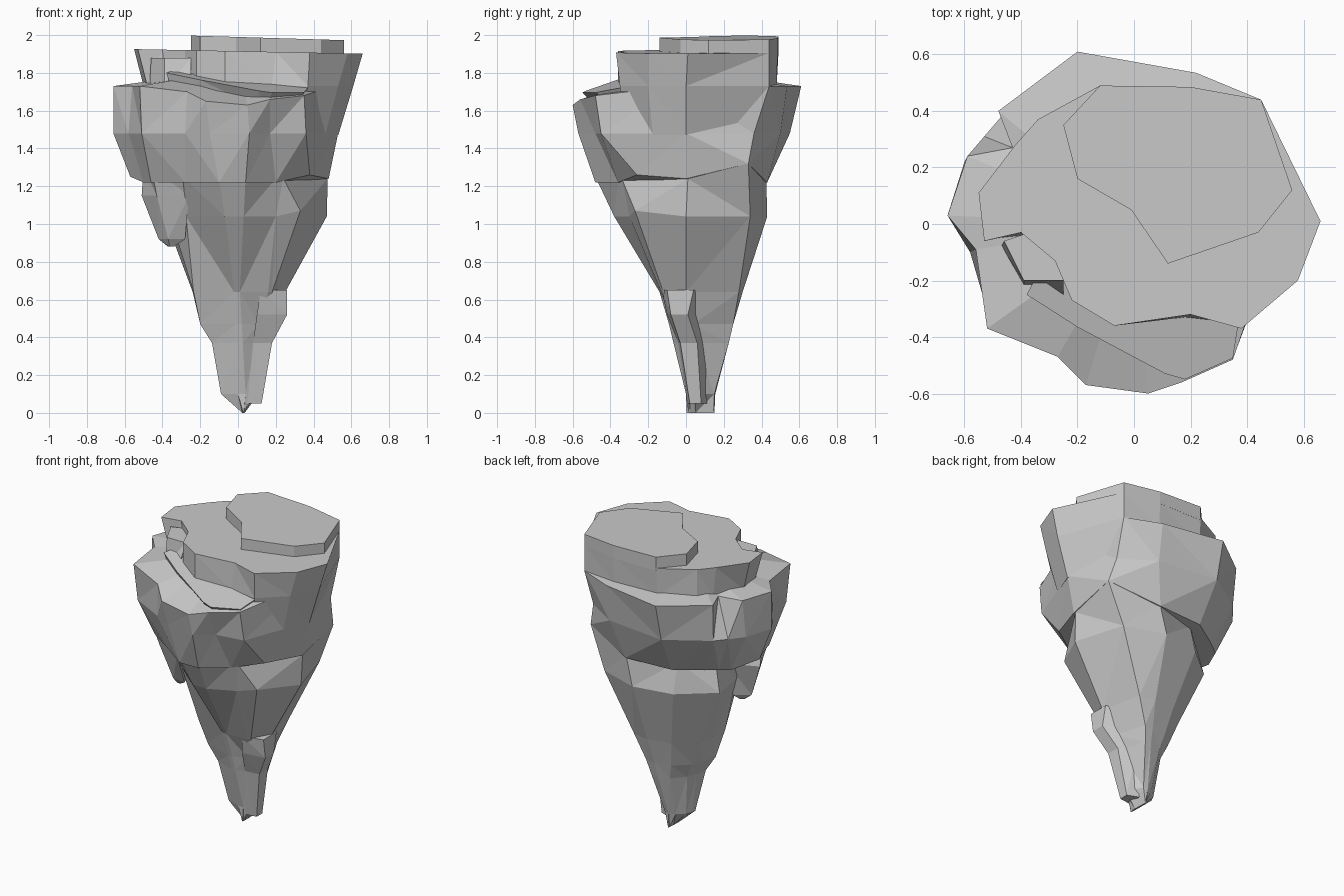
import bpy
import bmesh
from mathutils import Vector

default_cube = bpy.data.objects.get("Cube")
if default_cube:
    bpy.data.objects.remove(default_cube, do_unlink=True)

# Single stone material
stone = bpy.data.materials.new("grey_stone")
stone.use_nodes = True
stone_colour = (0.59, 0.59, 0.59, 1)
stone.diffuse_color = stone_colour
stone.node_tree.nodes["Principled BSDF"].inputs["Base Color"].default_value = stone_colour
stone.node_tree.nodes["Principled BSDF"].inputs["Roughness"].default_value = 0.9


def ring(height, points, tilt_x=0, tilt_y=0):
    """A closed outline at one height; a point may carry its own height."""
    return [Vector((p[0], p[1], p[2] if len(p) > 2 else height + tilt_x * p[0] + tilt_y * p[1]))
            for p in points]


def moved_ring(source, height, scale_x, scale_y, pivot=(0, 0)):
    """A copy of an outline, scaled about a pivot and set at a new height."""
    return [Vector((pivot[0] + (v.x - pivot[0]) * scale_x,
                    pivot[1] + (v.y - pivot[1]) * scale_y, height)) for v in source]


def rock(name, rings, top_centre=None):
    """Flat-faced chunk lofted through its outlines, from top to bottom."""
    bm = bmesh.new()
    loops = [[bm.verts.new(co) for co in outline] for outline in rings]
    count = len(loops[0])
    for upper, lower in zip(loops, loops[1:]):
        for i in range(count):
            j = (i + 1) % count
            bm.faces.new((upper[i], upper[j], lower[j], lower[i]))
    if top_centre:
        centre = bm.verts.new(top_centre)
        for i in range(count):
            bm.faces.new((loops[0][i], loops[0][(i + 1) % count], centre))
    else:
        bm.faces.new(loops[0])
    bm.faces.new(loops[-1])
    bmesh.ops.remove_doubles(bm, verts=bm.verts, dist=0.0005)
    bmesh.ops.triangulate(bm, faces=bm.faces)
    bmesh.ops.recalc_face_normals(bm, faces=bm.faces)
    mesh = bpy.data.meshes.new(name)
    bm.to_mesh(mesh)
    bm.free()
    mesh.materials.append(stone)
    obj = bpy.data.objects.new(name, mesh)
    bpy.context.collection.objects.link(obj)
    return obj


# Raised plate on the summit
summit_outline = [(.56, .12), (.45, .44), (.2, .485), (-.12, .49), (-.25, .35),
                  (-.2, .16), (-.01, .05), (.12, -.14), (.44, -.03)]
rock("summit_plate", [ring(1.99, summit_outline, tilt_x=-.03),
                      ring(1.9, summit_outline)])

# Broad cap below the summit
cap_top = ring(1.915, [
    (.66, .01), (.58, -.2), (.38, -.37), (.2, -.32), (-.07, -.36), (-.22, -.27), (-.28, -.13),
    (-.4, -.03), (-.53, -.06), (-.55, .11), (-.42, .28), (-.34, .37), (-.12, .49),
    (.2, .485), (.45, .44)], tilt_x=-.02)
cap_middle = ring(1.73, [
    (.61, 0), (.53, -.2), (.37, -.35), (.18, -.33), (-.07, -.36), (-.22, -.27), (-.28, -.13),
    (-.38, -.04), (-.48, -.05), (-.5, .1), (-.4, .28), (-.34, .37), (-.12, .48),
    (.2, .48), (.45, .44)])
cap_base = moved_ring(cap_middle, 1.47, .87, .88)
rock("cap_rock", [cap_top, cap_middle, cap_base])

# Wide shoulder with a ledge around front, left and back
shoulder_top = ring(1.73, [
    (.5, -.05), (.35, -.48, 1.68), (.17, -.56, 1.66), (.05, -.6, 1.63), (-.17, -.57, 1.65),
    (-.27, -.47, 1.7), (-.52, -.37), (-.56, -.09), (-.66, .03), (-.59, .24), (-.43, .27),
    (-.48, .4), (-.2, .61), (.22, .535), (.45, .44)])
shoulder_middle = ring(1.48, [
    (.53, 0), (.36, -.45), (.17, -.48), (.06, -.57), (-.15, -.53), (-.28, -.46), (-.51, -.34),
    (-.58, -.1), (-.66, .03), (-.6, .22), (-.53, .31), (-.47, .38), (-.2, .55),
    (.22, .5), (.44, .36)])
shoulder_base = ring(1.22, [
    (.48, 0, 1.24), (.38, -.26, 1.26), (.2, -.36), (.04, -.48), (-.1, -.48), (-.28, -.35),
    (-.46, -.23), (-.5, -.1), (-.57, .03, 1.25), (-.48, .2), (-.42, .25), (-.35, .3),
    (-.18, .41), (.15, .43), (.48, .33, 1.32)])
rock("shoulder_rock", [shoulder_top, shoulder_middle, shoulder_base], (0, 0, 1.82))

# Tapering root down to a narrow wedge, creased beside its front strip
root_top = ring(1.24, [
    (.475, .01), (.24, -.34), (.2, -.36), (.04, -.475), (-.1, -.475), (-.28, -.34),
    (-.38, -.1), (-.33, .16), (-.17, .33), (.15, .425), (.48, .33, 1.32)])
root_bulge = ring(1.04, [
    (.47, 0), (.33, -.27, 1.07), (.2, -.3), (.03, -.38), (-.07, -.38), (-.275, -.21),
    (-.36, -.02), (-.39, .2), (-.17, .38), (.1, .43), (.37, .34)])
root_middle = ring(.64, [
    (.25, 0), (.18, -.12), (.16, -.13), (.01, -.14), (-.02, -.14), (-.235, -.08),
    (-.24, .05), (-.21, .17), (-.08, .27), (.08, .3), (.19, .28)])
root_step = ring(.47, [
    (.18, .04), (.14, -.03), (.11, -.05), (.02, -.09), (-.01, -.09), (-.2, -.03),
    (-.18, .06), (-.15, .14), (-.05, .23), (.06, .25), (.12, .25)])
root_neck = moved_ring(root_step, .37, .74, .86, (.04, .08))
root_foot = ring(.1, [
    (.11, .05), (.09, .02), (.07, .01), (.04, 0), (0, 0), (-.09, .03),
    (-.09, .06), (-.07, .1), (-.02, .14), (.02, .155), (.05, .15)])
root_tip = moved_ring(root_foot, 0, .06, .95, (.03, .07))
rock("tapering_root", [root_top, root_bulge, root_middle, root_step,
                       root_neck, root_foot, root_tip])

# Narrow buttress on the left of the root
rock("root_buttress", [
    ring(.65, [(.12, -.13), (.26, -.1), (.26, .04), (.12, .1)]),
    ring(.52, [(.1, -.1), (.26, -.08), (.26, .01), (.12, .1)]),
    ring(.37, [(.08, -.04), (.18, -.03), (.18, .06), (.08, .12)]),
    ring(.05, [(.05, .01), (.125, .02), (.125, .08), (.05, .11)])])

# Hanging chunk under the front right of the shoulder
rock("hanging_chunk", [
    ring(1.3, [(-.26, -.36), (-.46, -.26), (-.5, -.1), (-.3, 0)]),
    ring(1.15, [(-.26, -.28), (-.43, -.22), (-.51, -.06), (-.32, .02)]),
    ring(.92, [(-.28, -.17), (-.37, -.16), (-.42, -.1), (-.33, -.03)]),
    ring(.88, [(-.34, -.13), (-.36, -.13), (-.37, -.1), (-.35, -.08)])])

# Sloping step on the front ledge
step_outline = [(.37, -.35), (.35, -.475), (.18, -.55), (.11, -.53),
                (-.2, -.365), (-.38, -.25), (-.3, -.1), (0, -.2)]
rock("ledge_step", [ring(1.82, step_outline, tilt_x=-.08, tilt_y=.2),
                    ring(1.62, [(x * .85, y * .85) for x, y in step_outline])])

# Small block wedged beside the cap
rock("wedged_block", [
    ring(1.88, [(-.25, -.2), (-.39, -.2), (-.46, -.06), (-.28, 0)]),
    ring(1.7, [(-.25, -.3), (-.39, -.22), (-.47, -.08), (-.25, 0)])])
